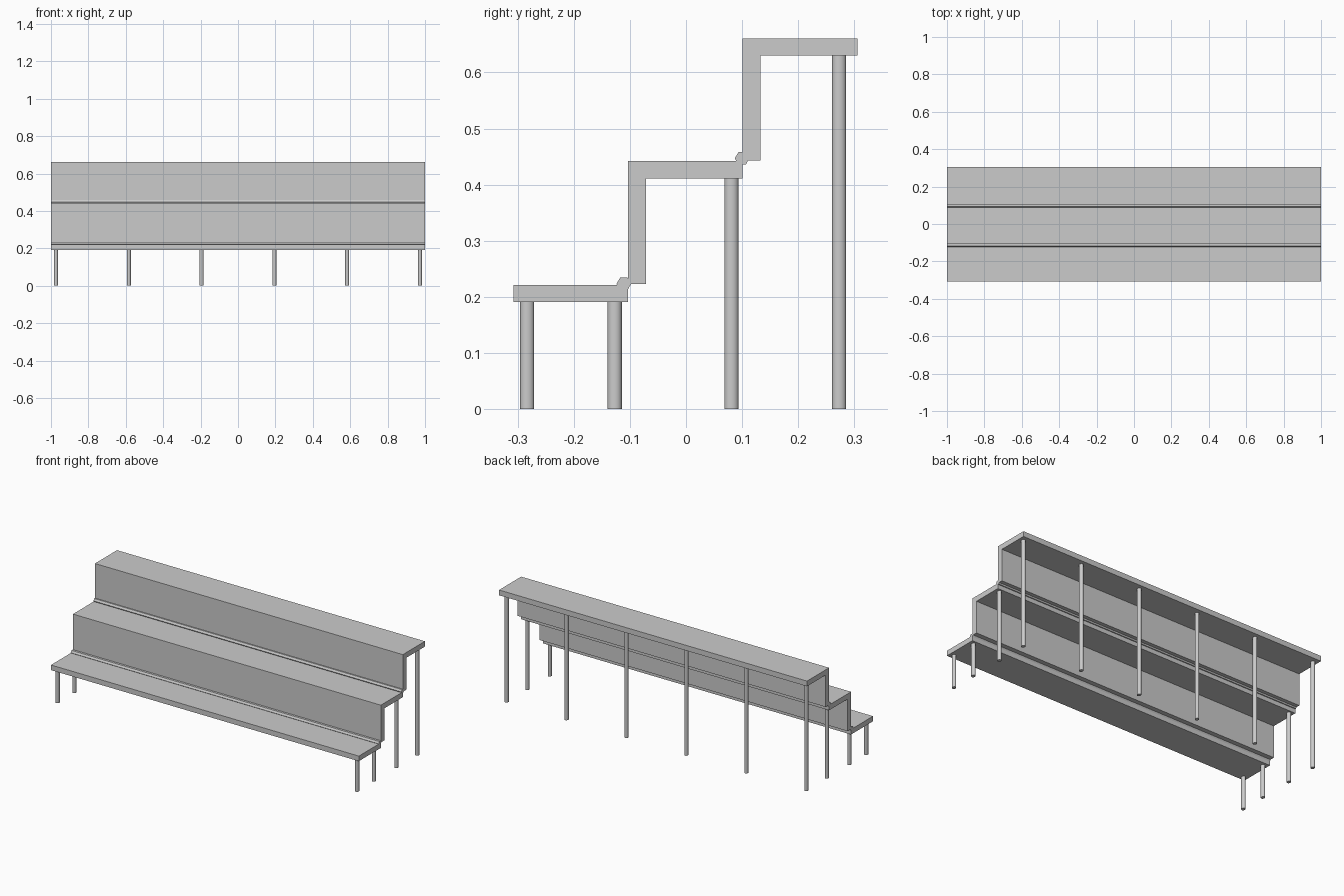
import bpy, bmesh, math

if "Cube" in bpy.data.objects:
    bpy.data.objects.remove(bpy.data.objects["Cube"])

LENGTH = 2.0


def extrude_profile(name, points):
    """Extrude a (y, z) outline along the full length of the bleacher."""
    bm = bmesh.new()
    face = bm.faces.new([bm.verts.new((-LENGTH / 2, y, z)) for y, z in points])
    res = bmesh.ops.extrude_face_region(bm, geom=[face])
    verts = [v for v in res["geom"] if isinstance(v, bmesh.types.BMVert)]
    bmesh.ops.translate(bm, verts=verts, vec=(LENGTH, 0, 0))
    bmesh.ops.recalc_face_normals(bm, faces=bm.faces)
    mesh = bpy.data.meshes.new(name)
    bm.to_mesh(mesh)
    bm.free()
    obj = bpy.data.objects.new(name, mesh)
    bpy.context.collection.objects.link(obj)
    return obj


def step_profile(y0, y1, bottom, top, t=0.031):
    """L-shaped outline: riser going up into a tread."""
    return [(y0, bottom), (y0 + 0.032, bottom), (y0 + 0.032, top - t),
            (y1, top - t), (y1, top), (y0, top)]


def hexagon(cy, cz, r=0.013):
    return [(cy + r * math.cos(i * math.pi / 3), cz + r * math.sin(i * math.pi / 3))
            for i in range(6)]


def leg(name, x, y, height):
    bpy.ops.mesh.primitive_cylinder_add(vertices=32, radius=1, depth=height,
                                        location=(x, y, height / 2))
    obj = bpy.context.object
    obj.name = name
    obj.scale = (0.0105, 0.0125, 1)
    bpy.ops.object.transform_apply(location=False, rotation=False, scale=True)
    bpy.ops.object.shade_smooth_by_angle()


# Flat lowest tread and two L-shaped steps
extrude_profile("lower_tread", [(-0.307, 0.191), (-0.103, 0.191),
                                (-0.103, 0.221), (-0.307, 0.221)])
extrude_profile("middle_step", step_profile(-0.103, 0.101, 0.223, 0.442))
extrude_profile("upper_step", step_profile(0.101, 0.306, 0.443, 0.661))

# Hexagonal rods joining the steps
extrude_profile("lower_joint_rod", hexagon(-0.111, 0.223))
extrude_profile("upper_joint_rod", hexagon(0.100, 0.447))

# Legs at both ends of each step
for name, y, h in (("front_leg", -0.283, 0.192), ("second_leg", -0.127, 0.192),
                   ("third_leg", 0.081, 0.412)):
    for x in (-0.973, 0.973):
        leg(name, x, y, h)

# Full row of tall legs at the back
for i in range(6):
    leg("back_leg", -0.973 + i * 1.946 / 5, 0.273, 0.631)
